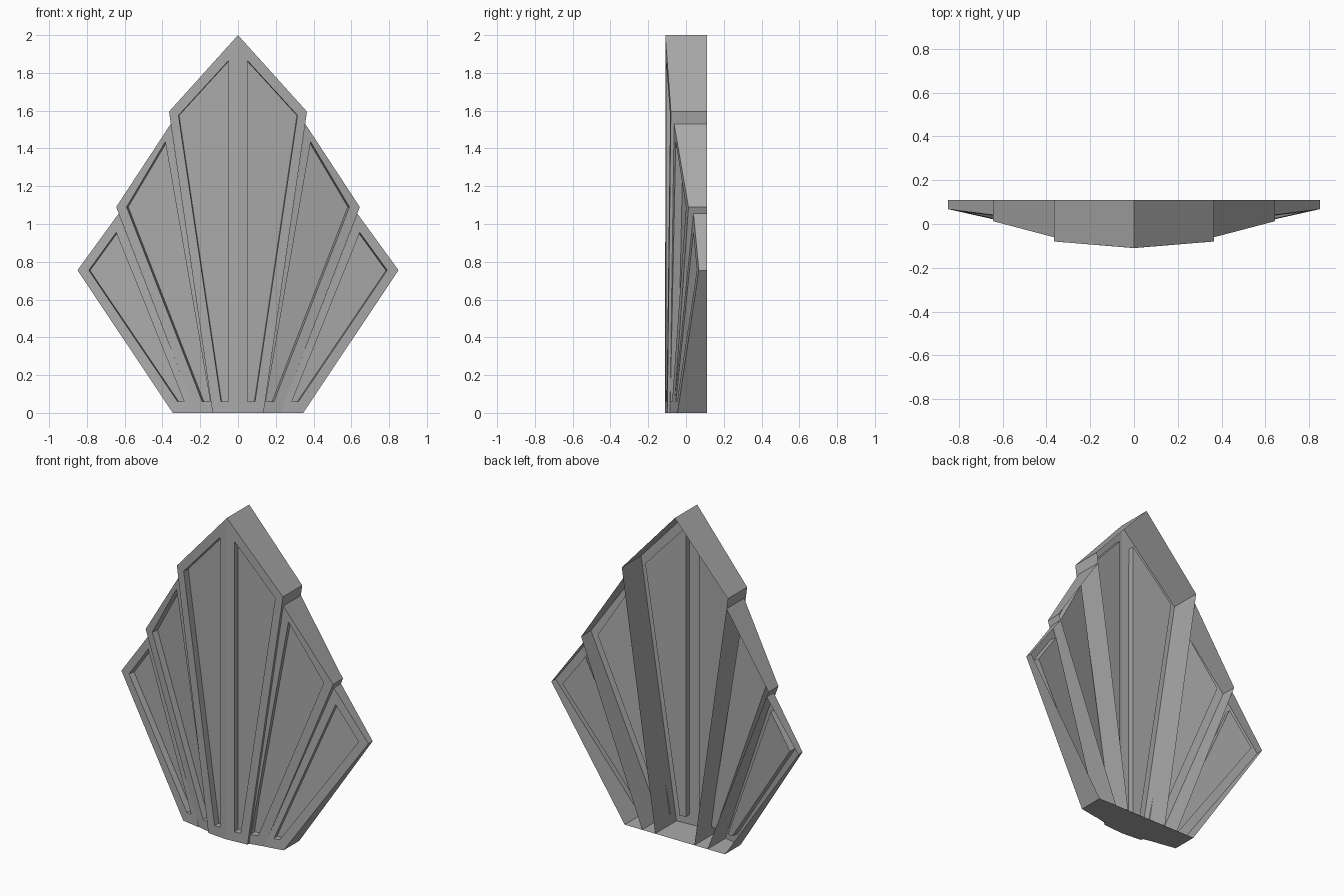
import bpy
import bmesh
from mathutils import Vector

BACK = 0.11      # depth of the open rear rim
RECESS = 0.04    # depth of the sunken fields

cube = bpy.data.objects.get("Cube")
if cube:
    bpy.data.objects.remove(cube, do_unlink=True)

grey = bpy.data.materials.new("plain_grey")
grey.use_nodes = True
grey.diffuse_color = (0.4, 0.4, 0.4, 1)
grey.node_tree.nodes["Principled BSDF"].inputs["Base Color"].default_value = (0.4, 0.4, 0.4, 1)


def fan_panel(name, outline, depths, field):
    """Mirrored pair of tilted panels with a sunken field and walls to the rear.

    outline and field run bottom inner, bottom outer, side corner, top corner;
    depths are the y values of the first three outline corners."""
    a, b, c = (Vector((x, y, z)) for (x, z), y in zip(outline, depths))
    normal = (b - a).cross(c - a).normalized()
    if normal.y > 0:
        normal.negate()

    def on_plane(p):
        x, z = p
        y = a.y - (normal.x * (x - a.x) + normal.z * (z - a.z)) / normal.y
        return Vector((x, y, z))

    bm = bmesh.new()
    rim = [bm.verts.new(on_plane(p)) for p in outline]
    lip = [bm.verts.new(on_plane(p)) for p in field]
    floor = [bm.verts.new(v.co - normal * RECESS) for v in lip]
    rear = [bm.verts.new((v.co.x, BACK, v.co.z)) for v in rim]

    bm.faces.new(floor)
    for i in range(4):
        j = (i + 1) % 4
        bm.faces.new((rim[i], rim[j], lip[j], lip[i]))        # raised border
        bm.faces.new((lip[i], lip[j], floor[j], floor[i]))    # field wall
        if i < 3:
            bm.faces.new((rim[j], rim[i], rear[i], rear[j]))  # outer wall

    mesh = bpy.data.meshes.new(name)
    bm.to_mesh(mesh)
    bm.free()
    mesh.materials.append(grey)
    obj = bpy.data.objects.new(name, mesh)
    bpy.context.collection.objects.link(obj)
    mirror = obj.modifiers.new("mirror", 'MIRROR')
    mirror.use_clip = True
    return obj


# Tall central blade
fan_panel("center_panel",
          [(0, 0), (0.135, 0), (0.365, 1.595), (0, 2)],
          (-0.11, -0.099, -0.08),
          [(0.05, 0.06), (0.09, 0.06), (0.315, 1.575), (0.05, 1.865)])

# Middle blades, one step back
fan_panel("middle_panels",
          [(0.135, 0), (0.225, 0), (0.645, 1.09), (0.356, 1.53)],
          (-0.085, -0.064, 0.013),
          [(0.147, 0.06), (0.19, 0.06), (0.59, 1.09), (0.385, 1.435)])

# Short outer blades
fan_panel("outer_panels",
          [(0.225, 0), (0.345, 0), (0.85, 0.755), (0.632, 1.055)],
          (-0.066, -0.045, 0.068),
          [(0.285, 0.06), (0.32, 0.06), (0.79, 0.755), (0.645, 0.955)])
